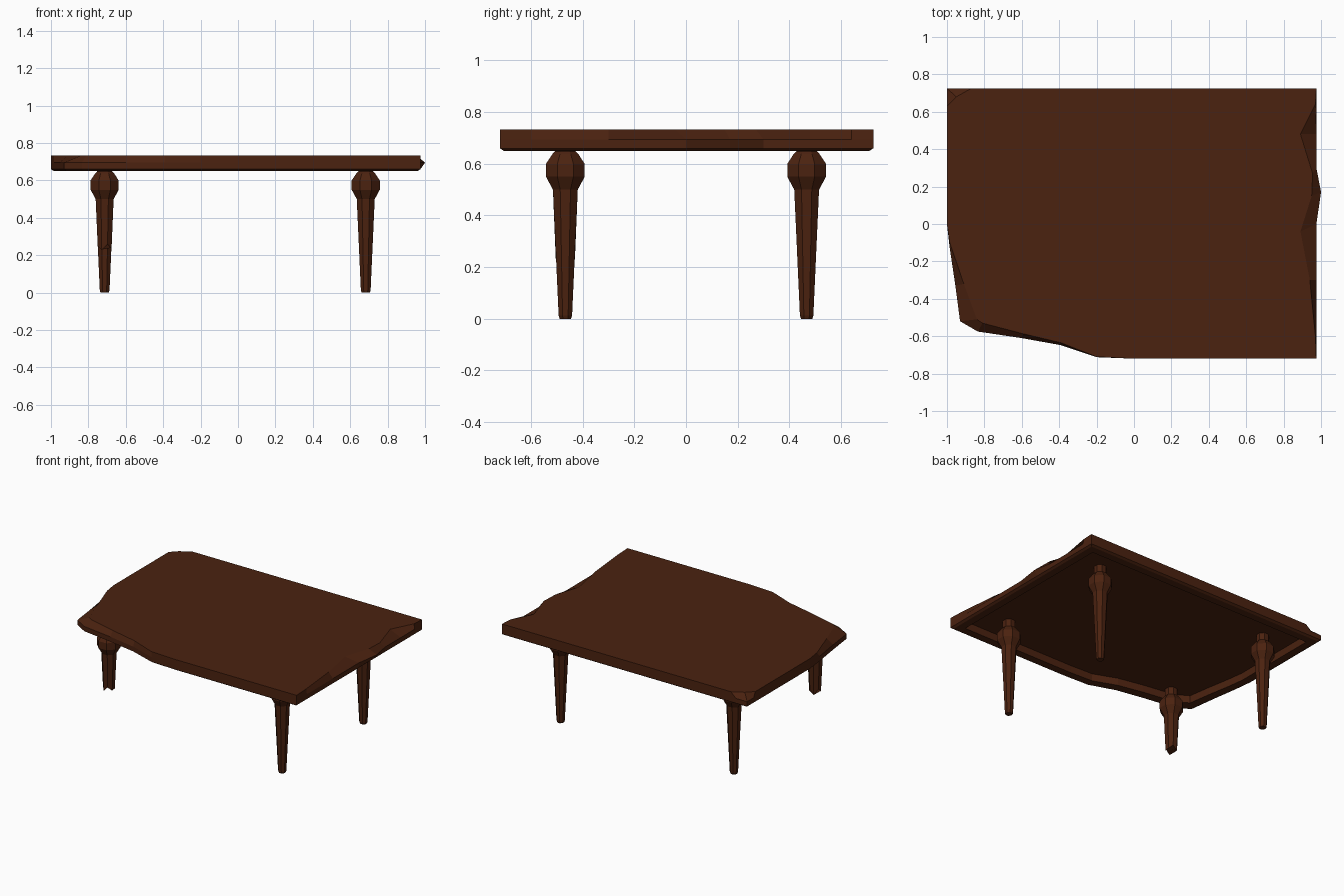
import bpy, math

if "Cube" in bpy.data.objects:
    bpy.data.objects.remove(bpy.data.objects["Cube"])

wood = bpy.data.materials.new("dark brown wood")
wood.diffuse_color = (0.070, 0.0160, 0.0050, 1)
wood.use_nodes = True
wood.node_tree.nodes["Principled BSDF"].inputs["Base Color"].default_value = wood.diffuse_color


def loft(name, rings):
    """Skin a stack of equally long rings and cap both ends."""
    n = len(rings[0])
    verts = [p for r in rings for p in r]
    faces = [tuple(reversed(range(n)))]
    for k in range(len(rings) - 1):
        for i in range(n):
            j = (i + 1) % n
            faces.append((k * n + i, k * n + j, (k + 1) * n + j, (k + 1) * n + i))
    faces.append(tuple(range((len(rings) - 1) * n, len(rings) * n)))
    me = bpy.data.meshes.new(name)
    me.from_pydata(verts, [], faces)
    me.materials.append(wood)
    me.validate()
    ob = bpy.data.objects.new(name, me)
    bpy.context.collection.objects.link(ob)
    return ob


# Tabletop outline, counter-clockwise: top edge x, y and lower edge x, y.
# Where the two differ, the wood is chipped.
outline = [
    (0.00, -0.72, 0.00, -0.72), (0.975, -0.72, 0.975, -0.72),
    (0.97, -0.60, 0.975, -0.60), (0.94, -0.30, 0.975, -0.30),
    (0.89, -0.04, 0.975, 0.00), (0.95, 0.15, 1.00, 0.17),
    (0.955, 0.27, 0.975, 0.30), (0.89, 0.48, 0.975, 0.48),
    (0.97, 0.64, 0.975, 0.64), (0.975, 0.725, 0.975, 0.725),
    (-0.87, 0.725, -0.91, 0.725), (-0.95, 0.68, -1.00, 0.725),
    (-1.00, 0.63, -1.00, 0.65), (-1.00, 0.00, -1.00, 0.00),
    (-0.985, -0.10, -0.985, -0.13), (-0.91, -0.32, -0.955, -0.33),
    (-0.84, -0.51, -0.93, -0.52), (-0.81, -0.53, -0.835, -0.575),
    (-0.60, -0.585, -0.60, -0.61), (-0.39, -0.635, -0.39, -0.648),
    (-0.20, -0.71, -0.20, -0.712),
]


def clip(v, lim):
    return max(-lim, min(lim, v))


def low_ring(z, s):
    """Lower outline, pulled inwards by s and kept inside the straight edge."""
    return [(min(x, 0.975) - s * clip(x * 1.6, 1), y - s * clip(y * 2, 1), z)
            for _, _, x, y in outline]


# Slab with bevelled lower edge and a recessed underside
loft("tabletop", [
    low_ring(0.70, 0.075), low_ring(0.65, 0.07), low_ring(0.65, 0.015),
    low_ring(0.66, 0.0),
    [(x, y, 0.695) for _, _, x, y in outline],
    [(x, y, 0.733) for x, y, _, _ in outline],
])

# Turned octagonal legs: (height, half width)
profile = [(0.0, 0.022), (0.012, 0.026), (0.50, 0.048), (0.55, 0.075),
           (0.60, 0.075), (0.638, 0.050), (0.648, 0.040), (0.71, 0.040)]
jag = [0.0, 0.022, -0.01, 0.03, 0.008, -0.012, 0.02, -0.005]


def leg(name, x, y, broken=False):
    rows = [(0.24, 0.037)] + profile[2:] if broken else profile
    rings = []
    for k, (z, w) in enumerate(rows):
        r = w / math.cos(math.pi / 8)
        rings.append([(x + r * math.cos((i + 0.5) * math.pi / 4),
                       y + r * math.sin((i + 0.5) * math.pi / 4),
                       z + (jag[i] if broken and k == 0 else 0)) for i in range(8)])
    loft(name, rings)


for side, x in (("left", -0.713), ("right", 0.683)):
    for end, y in (("front", -0.467), ("back", 0.467)):
        # the front left leg has snapped off
        leg(f"{end}_{side}_leg", x, y, broken=(side == "left" and end == "front"))
